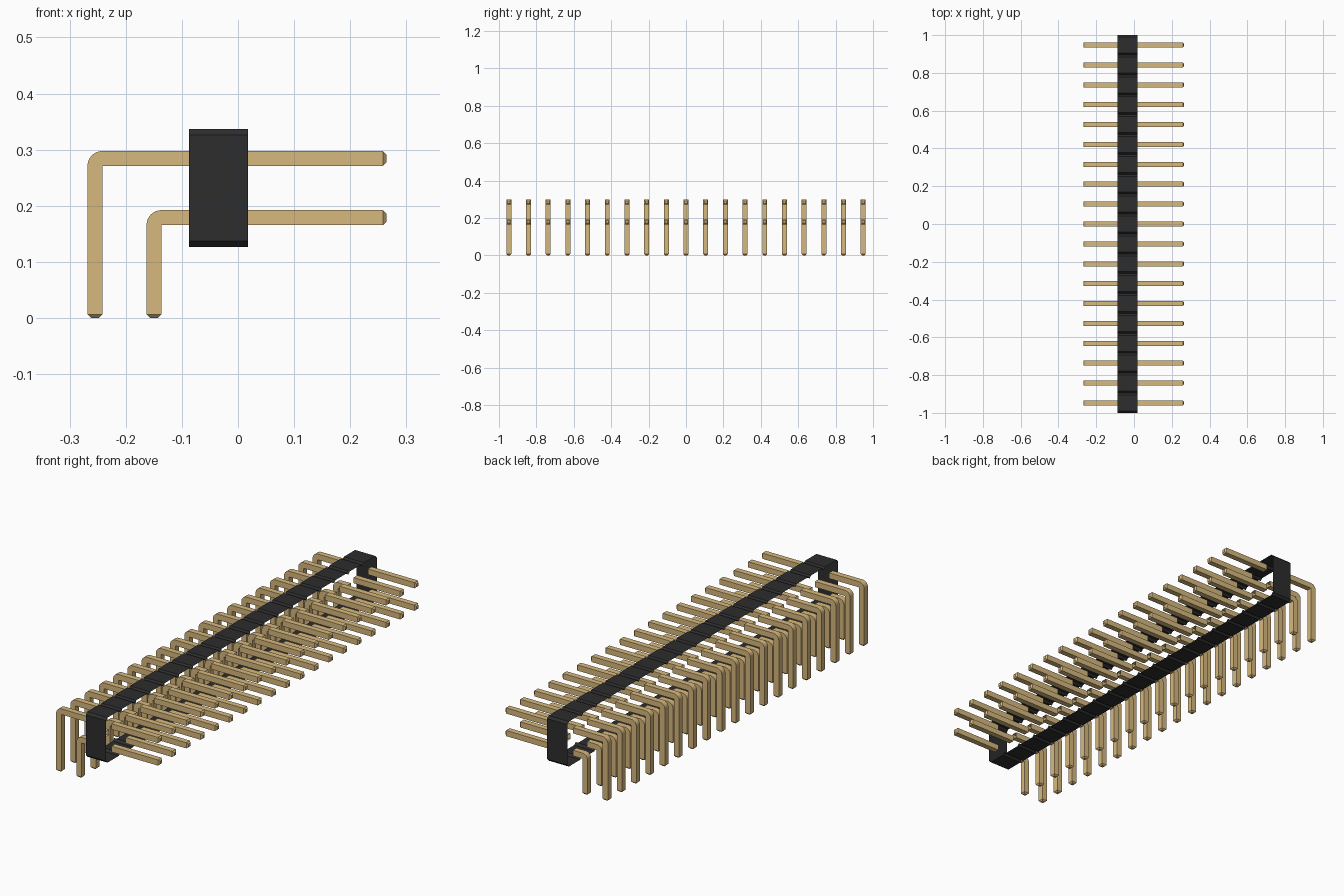
import bpy, bmesh, math
from mathutils import Vector

cube = bpy.data.objects.get("Cube")
if cube:
    bpy.data.objects.remove(cube, do_unlink=True)

COUNT = 19
PITCH = 2 / COUNT
H = 0.0133                     # half pin width
TIP = 0.0066                   # pin tip chamfer
BODY_X = (-0.087, 0.018)       # housing sides
BODY_Z = (0.1265, 0.337)       # housing bottom and top
CHAMFER = PITCH / 10
ROWS = {"lower": (0.179, -0.1497), "upper": (0.2843, -0.2549)}  # pin height, leg x


def material(name, colour):
    m = bpy.data.materials.new(name)
    m.use_nodes = True
    m.diffuse_color = (*colour, 1)
    m.node_tree.nodes["Principled BSDF"].inputs["Base Color"].default_value = (*colour, 1)
    return m


GOLD = material("gold pin", (0.68, 0.485, 0.21))
BLACK = material("black plastic", (0.027, 0.026, 0.026))


def finish(name, bm, mat, smooth=False):
    bmesh.ops.remove_doubles(bm, verts=bm.verts, dist=0.0002)
    bmesh.ops.recalc_face_normals(bm, faces=bm.faces)
    mesh = bpy.data.meshes.new(name)
    bm.to_mesh(mesh)
    bm.free()
    mesh.materials.append(mat)
    ob = bpy.data.objects.new(name, mesh)
    bpy.context.collection.objects.link(ob)
    if smooth:
        bpy.ops.object.select_all(action='DESELECT')
        ob.select_set(True)
        bpy.context.view_layer.objects.active = ob
        bpy.ops.object.shade_smooth_by_angle(angle=math.radians(30))
    return ob


def add_pin(bm, y, sections):
    """Skin a pin through sections of (outer xz, inner xz, half depth), capping the tip."""
    rings = []
    for (ax, az), (bx, bz), d in sections:
        pts = [(ax, y - d, az), (ax, y + d, az), (bx, y + d, bz), (bx, y - d, bz)]
        rings.append([bm.verts.new(Vector(p)) for p in pts])
    for r, s in zip(rings, rings[1:]):
        for i in range(4):
            j = (i + 1) % 4
            # the inside of the bend is a single edge, so skip its empty face
            if (r[i].co - s[i].co).length + (r[j].co - s[j].co).length > 1e-6:
                corners = [r[i], r[j], s[j], s[i]]
                if (r[i].co - s[i].co).length < 1e-6:
                    corners = [r[i], r[j], s[j]]
                elif (r[j].co - s[j].co).length < 1e-6:
                    corners = [r[i], r[j], s[i]]
                bm.faces.new(corners)
    bm.faces.new(rings[-1])


def contact_sections(z):
    """Straight contact leaving the right side of the housing."""
    return [((x, z + h), (x, z - h), h) for x, h in
            ((BODY_X[1], H), (0.265 - TIP, H), (0.265, H - TIP))]


def leg_sections(z, x):
    """Leg leaving the left side, bending down with a rounded outer corner."""
    inner = (x + H, z - H)
    secs = [((BODY_X[0], z + H), (BODY_X[0], z - H), H)]
    for i in range(9):
        a = math.pi / 2 * (1 + i / 8)
        outer = (inner[0] + 2 * H * math.cos(a), inner[1] + 2 * H * math.sin(a))
        secs.append((outer, inner, H))
    for h, zz in ((H, TIP), (H - TIP, 0)):
        secs.append(((x - h, zz), (x + h, zz), h))
    return secs


# Two rows of contacts and bent legs
for row, (z, leg_x) in ROWS.items():
    for part, secs in (("contacts", contact_sections(z)), ("legs", leg_sections(z, leg_x))):
        bm = bmesh.new()
        for i in range(COUNT):
            add_pin(bm, (i - (COUNT - 1) / 2) * PITCH, secs)
        finish(f"{row}_{part}", bm, GOLD, smooth=(part == "legs"))

# Housing: open-sided sleeve with a notch between neighbouring positions
bottom, top = [], []
for i in range(COUNT):
    y0 = -1 + i * PITCH
    y1 = y0 + PITCH
    for y, d in ((y0, CHAMFER), (y0 + CHAMFER, 0), (y1 - CHAMFER, 0), (y1, CHAMFER)):
        bottom.append((y, BODY_Z[0] + d))
        top.append((y, BODY_Z[1] - d))
outline = bottom + top[::-1]
bm = bmesh.new()
sides = [[bm.verts.new((x, y, z)) for y, z in outline] for x in BODY_X]
for i in range(len(outline)):
    j = (i + 1) % len(outline)
    a, b = outline[i], outline[j]
    if math.dist(a, b) > 1e-6:
        bm.faces.new((sides[0][i], sides[0][j], sides[1][j], sides[1][i]))
finish("housing", bm, BLACK)
